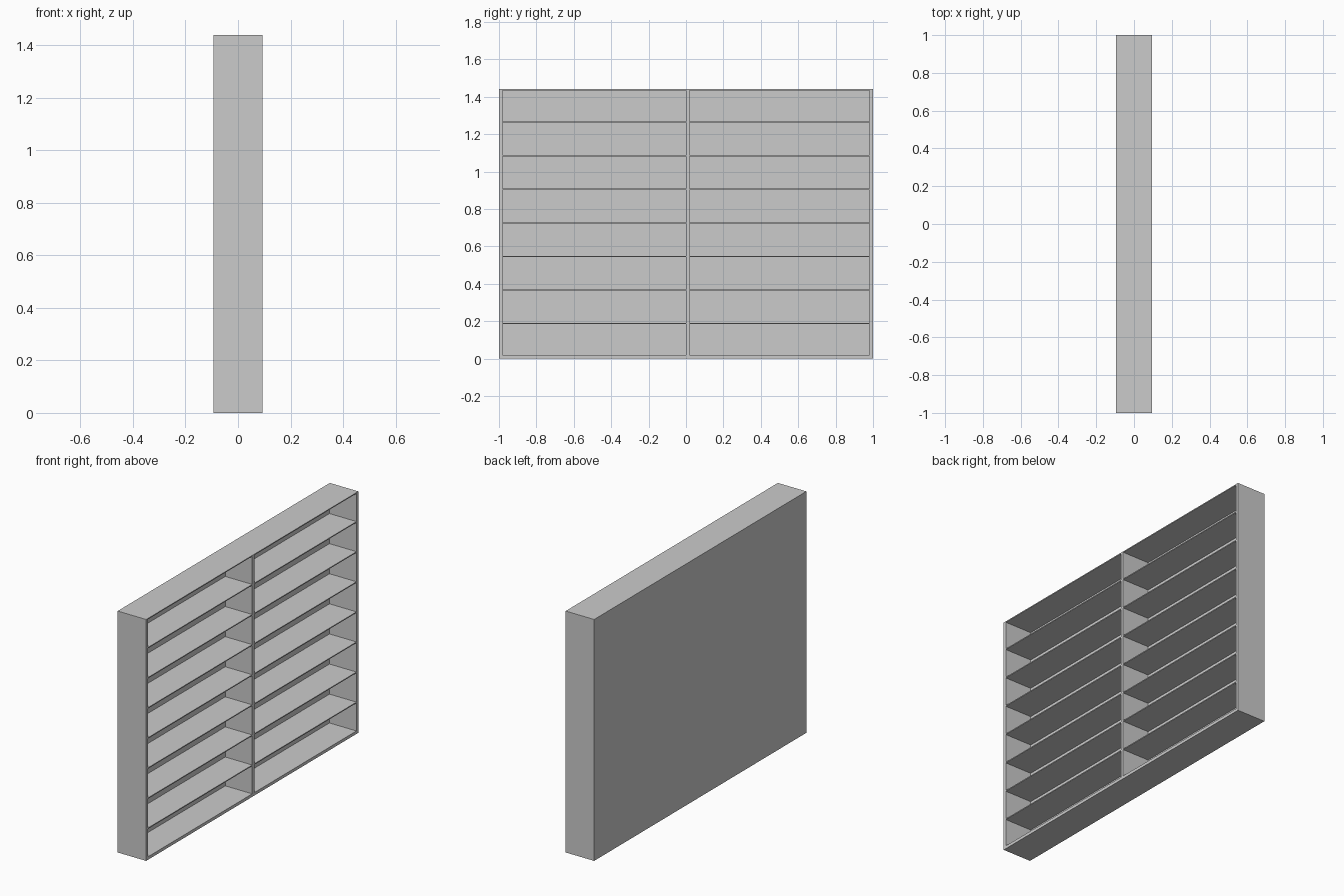
import bpy

if "Cube" in bpy.data.objects:
    bpy.data.objects.remove(bpy.data.objects["Cube"])

D = 0.094      # half depth
H = 1.44       # height
T = 0.018      # board thickness
S = 0.006      # shelf thickness
B = 0.01       # back thickness


def box(name, x0, x1, y0, y1, z0, z1):
    bpy.ops.mesh.primitive_cube_add(size=1, location=((x0 + x1) / 2, (y0 + y1) / 2, (z0 + z1) / 2))
    ob = bpy.context.object
    ob.name = name
    ob.scale = (x1 - x0, y1 - y0, z1 - z0)
    bpy.ops.object.transform_apply(location=False, rotation=False, scale=True)
    return ob


# outer case
box("side_panel_left", -D, D, -1, -1 + T, 0, H)
box("side_panel_right", -D, D, 1 - T, 1, 0, H)
box("bottom_panel", -D, D, -1 + T, 1 - T, 0, T)
box("top_panel", -D, D, -1 + T, 1 - T, H - S, H)
box("back_panel", -D, -D + B, -1 + T, 1 - T, T, H - S)

# centre divider
box("divider", -D + B, D, 0, 0.02, T, H - S)

# seven thin shelves in each bay
for i in range(7):
    z = 0.187 + i * 0.1795
    for side, y0, y1 in (("left", -1 + T, 0), ("right", 0.02, 1 - T)):
        box(f"shelf_{side}_{i + 1}", -D + B, D, y0, y1, z - S / 2, z + S / 2)
